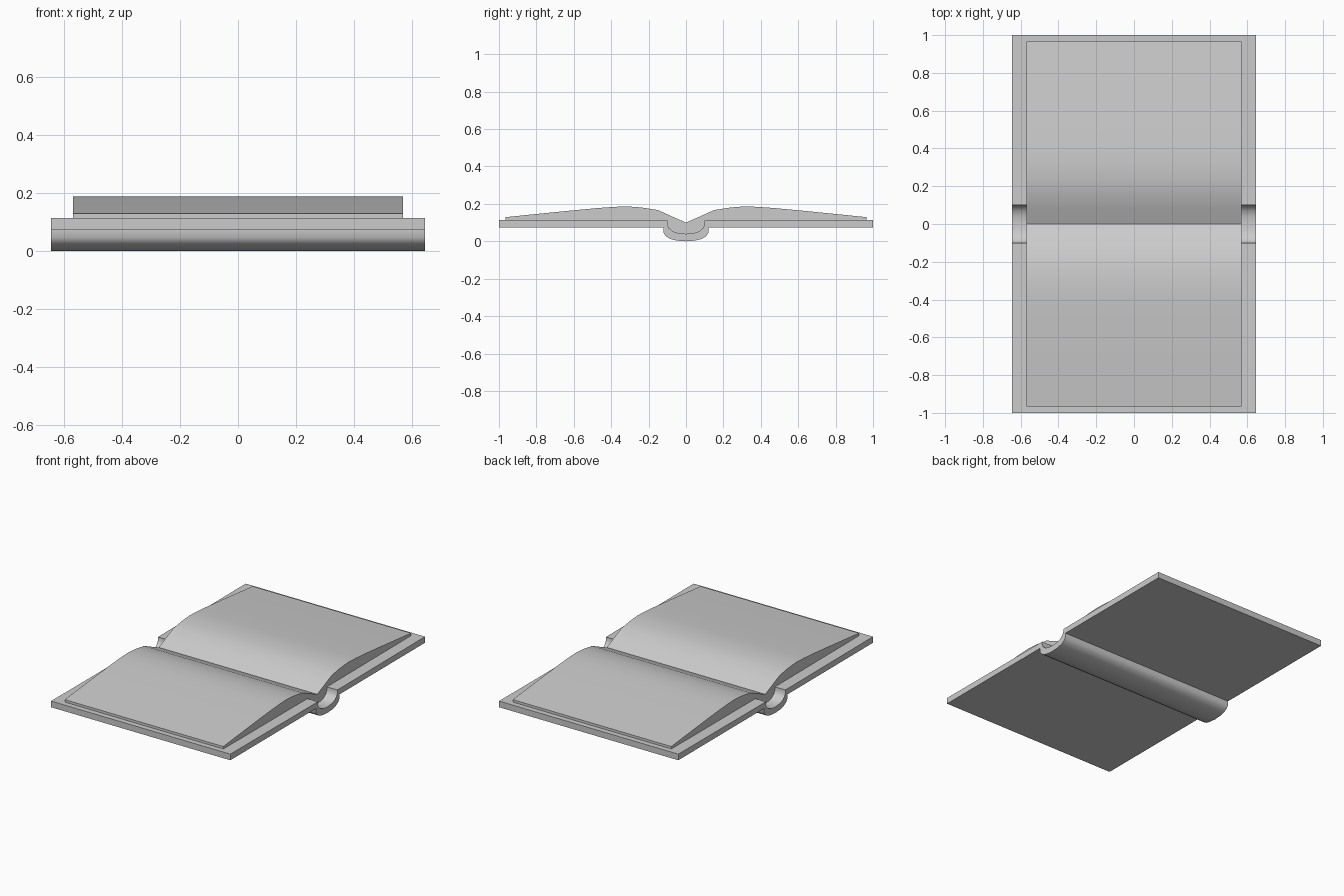
import bpy, bmesh, math

if "Cube" in bpy.data.objects:
    bpy.data.objects.remove(bpy.data.objects["Cube"])


def extrude_profile(name, points, half_width):
    """Extrude a closed (y, z) profile along x."""
    bm = bmesh.new()
    face = bm.faces.new([bm.verts.new((-half_width, y, z)) for y, z in points])
    out = bmesh.ops.extrude_face_region(bm, geom=[face])
    moved = [g for g in out["geom"] if isinstance(g, bmesh.types.BMVert)]
    bmesh.ops.translate(bm, verts=moved, vec=(2 * half_width, 0, 0))
    bmesh.ops.recalc_face_normals(bm, faces=bm.faces[:])
    mesh = bpy.data.meshes.new(name)
    bm.to_mesh(mesh)
    bm.free()
    obj = bpy.data.objects.new(name, mesh)
    bpy.context.collection.objects.link(obj)
    bpy.context.view_layer.objects.active = obj
    obj.select_set(True)
    bpy.ops.object.shade_smooth_by_angle(angle=math.radians(35))
    obj.select_set(False)
    return obj


def mirrored(half):
    """Complete a profile line from its +y half, running edge to centre."""
    return half + [(-y, z) for y, z in reversed(half) if y > 0]


# Spine channel curve: inner side, shared by cover and page block
channel = [(0.1, 0.11), (0.1, 0.09), (0.09, 0.07), (0.07, 0.053),
           (0.04, 0.043), (0, 0.04)]
# Outer side of cover and rounded spine
outside = [(1, 0.073), (0.12, 0.073), (0.12, 0.045), (0.108, 0.027),
           (0.085, 0.013), (0.05, 0.004), (0, 0)]
# Upper surface of the open pages
page_top = [(0.965, 0.129), (0.8, 0.146), (0.64, 0.162), (0.48, 0.177),
            (0.4, 0.183), (0.32, 0.187), (0.24, 0.181), (0.15, 0.167),
            (0.075, 0.133), (0, 0.1)]

# Hard cover with spine
extrude_profile("book_cover",
                mirrored([(1, 0.113)] + channel) + mirrored(outside)[::-1], 0.645)
# Page block
extrude_profile("book_pages",
                mirrored(page_top) + mirrored([(0.965, 0.112)] + channel)[::-1], 0.57)
